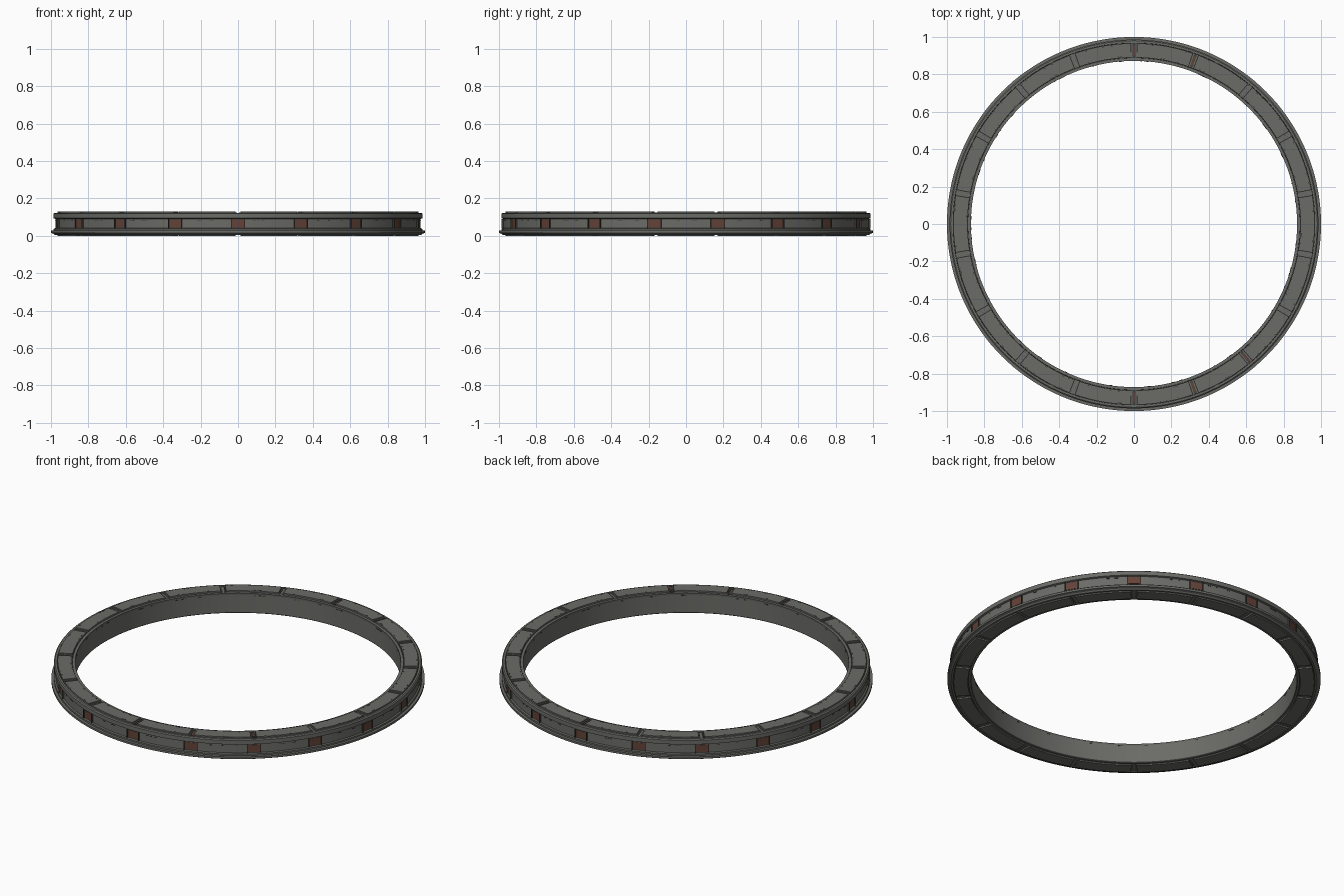
import bpy, bmesh, random
from math import sin, cos, pi, radians

random.seed(4)
cube = bpy.data.objects.get("Cube")
if cube:
    bpy.data.objects.remove(cube, do_unlink=True)

SECTORS = 18
STEP = 2 * pi / SECTORS


def material(name, rgb):
    m = bpy.data.materials.new(name)
    m.use_nodes = True
    color = (*rgb, 1)
    m.diffuse_color = color
    bsdf = next(n for n in m.node_tree.nodes if n.type == 'BSDF_PRINCIPLED')
    bsdf.inputs["Base Color"].default_value = color
    bsdf.inputs["Roughness"].default_value = 0.7
    return m


HULL = material("hull grey", (0.146, 0.147, 0.135))
TRIM = material("trim grey", (0.115, 0.116, 0.107))
DARK = material("seam dark grey", (0.05, 0.05, 0.046))
RUST = material("rust red", (0.125, 0.055, 0.039))


def point(r, z, a):
    # angle zero is the front, turning towards +x
    return (r * sin(a), -r * cos(a), z)


def finish(name, bm, mats):
    bmesh.ops.recalc_face_normals(bm, faces=bm.faces)
    mesh = bpy.data.meshes.new(name)
    bm.to_mesh(mesh)
    bm.free()
    for m in mats:
        mesh.materials.append(m)
    ob = bpy.data.objects.new(name, mesh)
    bpy.context.collection.objects.link(ob)
    bpy.ops.object.select_all(action='DESELECT')
    bpy.context.view_layer.objects.active = ob
    ob.select_set(True)
    bpy.ops.object.shade_smooth_by_angle(angle=radians(25))


def arc_block(bm, r0, r1, z0, z1, middle, half, steps=1):
    """Curved box around the ring axis."""
    rows = []
    for i in range(steps + 1):
        a = middle - half + 2 * half * i / steps
        rows.append([bm.verts.new(point(r, z, a))
                     for r, z in ((r0, z0), (r1, z0), (r1, z1), (r0, z1))])
    for p, q in zip(rows, rows[1:]):
        for j in range(4):
            k = (j + 1) % 4
            bm.faces.new((p[j], p[k], q[k], q[j]))
    bm.faces.new(rows[0])
    bm.faces.new(rows[-1])


# Ring body: each profile point carries the colour of the band after it
profile = [
    (0.872, 0.008, HULL), (0.872, 0.112, TRIM), (0.872, 0.122, HULL),
    (0.887, 0.122, TRIM), (0.888, 0.118, DARK), (0.968, 0.118, TRIM),
    (0.969, 0.123, HULL), (0.980, 0.123, HULL), (0.986, 0.118, HULL),
    (0.986, 0.094, TRIM), (0.977, 0.090, HULL), (0.977, 0.041, TRIM),
    (0.986, 0.037, HULL), (0.986, 0.028, HULL), (1.000, 0.027, HULL),
    (1.000, 0.015, HULL), (0.986, 0.011, HULL), (0.980, 0.005, HULL),
    (0.969, 0.005, TRIM), (0.968, 0.010, DARK), (0.888, 0.010, TRIM),
    (0.887, 0.005, HULL), (0.875, 0.005, HULL),
]
body_mats = [HULL, TRIM, DARK]
bm = bmesh.new()
SEG = SECTORS * 8
rings = [[bm.verts.new(point(r, z, 2 * pi * i / SEG)) for r, z, m in profile]
         for i in range(SEG)]
for i in range(SEG):
    p, q = rings[i], rings[(i + 1) % SEG]
    for j, (r, z, m) in enumerate(profile):
        k = (j + 1) % len(profile)
        f = bm.faces.new((p[j], p[k], q[k], q[j]))
        f.material_index = body_mats.index(m)
finish("ring_body", bm, body_mats)

# Worn red strips in a few top joints: joint number and strip height
red_joints = {0: 0.119, 1: 0.119, 2: 0.126, 8: 0.119, 9: 0.119}

# Deck panels, with paired rails and a sunken strip in each joint
decks = {"top": (0.112, 0.129, 0.124, 0.120),
         "bottom": (0.016, 0.0, 0.006, 0.008)}
for side, (root, face, rail, strip) in decks.items():
    panels, rails, strips = bmesh.new(), bmesh.new(), bmesh.new()
    for k in range(SECTORS):
        arc_block(panels, 0.890, 0.966, root, face, (k + 0.5) * STEP,
                  STEP / 2 - 0.016, 8)
        for s in (-1, 1):
            arc_block(rails, 0.891, 0.965, root, rail,
                      k * STEP + s * 0.0105, 0.003)
        if side == "bottom" or k not in red_joints:
            arc_block(strips, 0.891, 0.965, root, strip, k * STEP, 0.007)
    finish(side + "_deck_panels", panels, [HULL])
    finish(side + "_joint_rails", rails, [HULL])
    finish(side + "_joint_strips", strips, [HULL])

bm = bmesh.new()
for k, height in red_joints.items():
    arc_block(bm, 0.902, 0.955, 0.112, height, k * STEP, 0.006)
finish("top_red_strips", bm, [RUST])

# Red plates sunk between dark posts around the outer channel
plates, posts = bmesh.new(), bmesh.new()
for k in range(SECTORS):
    arc_block(plates, 0.972, 0.979, 0.044, 0.087, k * STEP, 0.036, 2)
    for s in (-1, 1):
        arc_block(posts, 0.972, 0.986, 0.040, 0.091,
                  k * STEP + s * 0.0375, 0.0015)
finish("outer_red_plates", plates, [RUST])
finish("outer_plate_posts", posts, [DARK])

# Small fittings along the deck panel edges, outer channel and inner wall
deck_bits, wall_bits = bmesh.new(), bmesh.new()
for k in range(SECTORS):
    for n in range(3):
        for r in (0.895, 0.957):
            a = (k + random.uniform(0.14, 0.86)) * STEP
            arc_block(deck_bits, r, r + 0.004, 0.127, 0.130, a,
                      random.uniform(0.003, 0.008))
        a = (k + random.uniform(0.22, 0.78)) * STEP
        arc_block(wall_bits, 0.974, 0.979, 0.081, 0.084, a,
                  random.uniform(0.004, 0.012))
        a = (k + random.uniform(0.1, 0.9)) * STEP
        arc_block(wall_bits, 0.870, 0.875, 0.107, 0.111, a,
                  random.uniform(0.004, 0.012))
finish("deck_fittings", deck_bits, [DARK])
finish("wall_fittings", wall_bits, [DARK])
